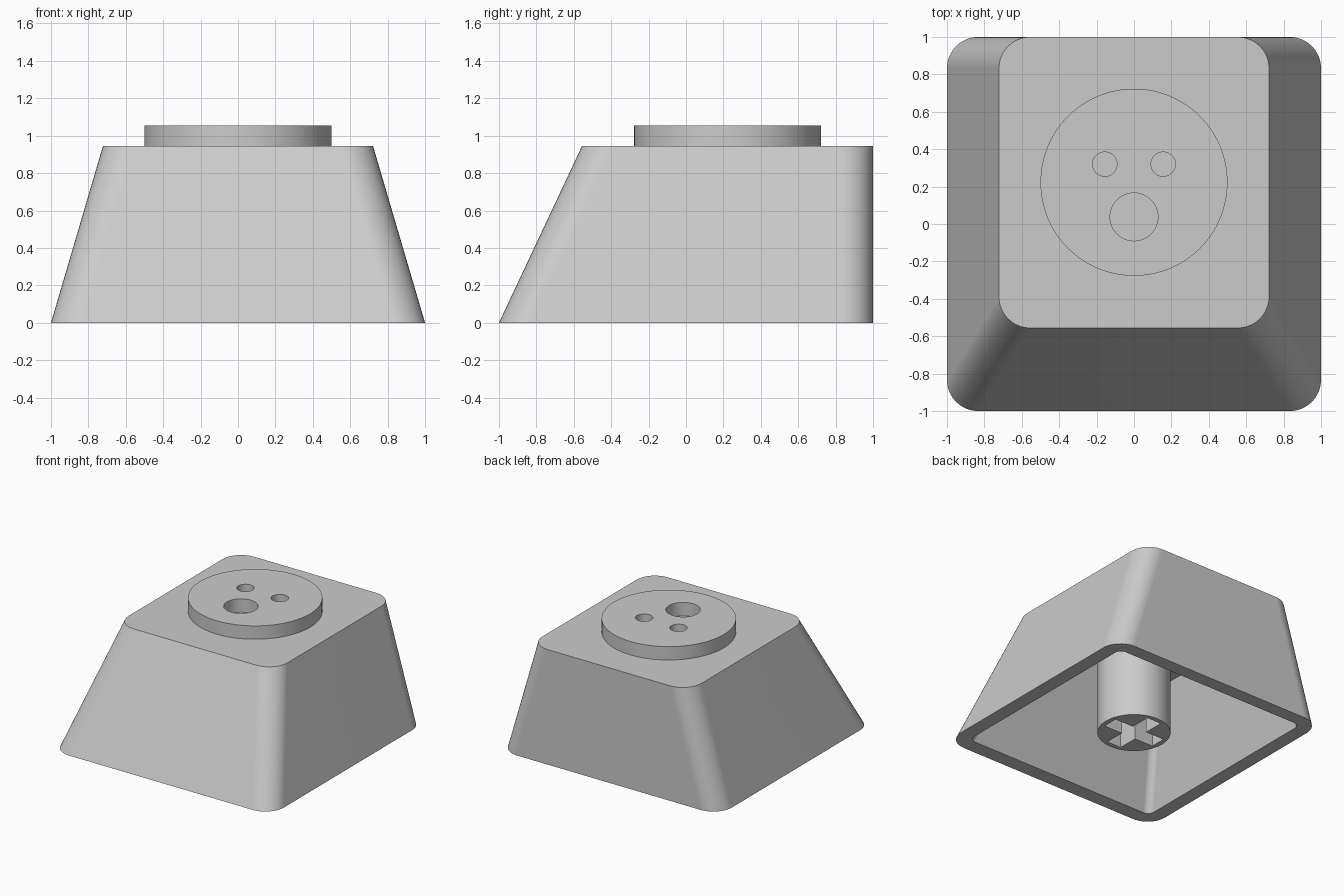
import bpy, bmesh, math
from mathutils import Vector

if "Cube" in bpy.data.objects:
    bpy.data.objects.remove(bpy.data.objects["Cube"], do_unlink=True)

GREY = (0.6, 0.6, 0.6, 1.0)
plastic = bpy.data.materials.new("grey_plastic")
plastic.use_nodes = True
plastic.diffuse_color = GREY
plastic.node_tree.nodes["Principled BSDF"].inputs["Base Color"].default_value = GREY

CAP_TOP = 0.945
CEILING = 0.833
DISC_TOP = 1.055
DISC_Y = 0.223


def rounded_ring(bm, half_x, front, back, radius, z, steps=10):
    """Ring of vertices around a rounded rectangle, counter-clockwise."""
    corners = [(half_x - radius, back - radius), (radius - half_x, back - radius),
               (radius - half_x, front + radius), (half_x - radius, front + radius)]
    ring = []
    for i, (cx, cy) in enumerate(corners):
        for s in range(steps + 1):
            a = math.pi / 2 * (i + s / steps)
            ring.append(bm.verts.new((cx + radius * math.cos(a), cy + radius * math.sin(a), z)))
    return ring


def bridge(bm, a, b):
    for i in range(len(a)):
        j = (i + 1) % len(a)
        bm.faces.new((a[i], a[j], b[j], b[i]))


def finish(obj):
    """Material, smooth sides with sharp rims, and clean flat faces."""
    obj.data.materials.clear()
    obj.data.materials.append(plastic)
    bpy.ops.object.select_all(action='DESELECT')
    obj.select_set(True)
    bpy.context.view_layer.objects.active = obj
    bpy.ops.object.shade_smooth_by_angle(angle=math.radians(30))
    weighted = obj.modifiers.new("flat_face_normals", 'WEIGHTED_NORMAL')
    weighted.keep_sharp = True


def cylinder(name, radius, x, y, bottom, top, sides=96):
    bpy.ops.mesh.primitive_cylinder_add(vertices=sides, radius=radius, depth=top - bottom,
                                        location=(x, y, (bottom + top) / 2))
    obj = bpy.context.object
    obj.name = name
    return obj


def box(name, size, location):
    bpy.ops.mesh.primitive_cube_add(size=1, location=location)
    obj = bpy.context.object
    obj.name = name
    obj.scale = size
    return obj


def cut(target, cutter):
    """Subtract the cutter from the target, then discard it."""
    cutter.hide_render = True
    bpy.context.view_layer.update()
    mod = target.modifiers.new("cut", 'BOOLEAN')
    mod.operation = 'DIFFERENCE'
    mod.solver = 'EXACT'
    mod.object = cutter
    bpy.context.view_layer.objects.active = target
    bpy.ops.object.modifier_apply(modifier=mod.name)
    bpy.data.objects.remove(cutter, do_unlink=True)


def drop_hidden_face(obj, direction):
    """Remove the end face that lies against the cap."""
    bm = bmesh.new()
    bm.from_mesh(obj.data)
    end = max(v.co.z * direction for v in bm.verts)
    hidden = [f for f in bm.faces
              if all(abs(v.co.z * direction - end) < 1e-4 for v in f.verts)]
    bmesh.ops.delete(bm, geom=hidden, context='FACES')
    bm.to_mesh(obj.data)
    bm.free()


# Hollow cap: sloped front and sides, upright back
bm = bmesh.new()
outer_base = rounded_ring(bm, 1.0, -1.0, 1.0, 0.167, 0)
outer_top = rounded_ring(bm, 0.722, -0.556, 1.0, 0.167, CAP_TOP)
inner_base = rounded_ring(bm, 0.884, -0.877, 0.889, 0.056, 0)
inner_top = rounded_ring(bm, 0.639, -0.486, 0.889, 0.056, CEILING)
bridge(bm, outer_base, outer_top)
bm.faces.new(outer_top)
bridge(bm, inner_base, outer_base)
bridge(bm, inner_top, inner_base)
bm.faces.new(list(reversed(inner_top)))
bmesh.ops.recalc_face_normals(bm, faces=bm.faces)
mesh = bpy.data.meshes.new("cap_shell")
bm.to_mesh(mesh)
bm.free()
cap = bpy.data.objects.new("cap_shell", mesh)
bpy.context.collection.objects.link(cap)
finish(cap)

# Raised disc with two small holes and one large hole
disc = cylinder("raised_disc", 0.5, 0, DISC_Y, CAP_TOP, DISC_TOP, 128)
for x, y, radius in ((-0.156, 0.32, 0.065), (0.156, 0.32, 0.065), (0, 0.038, 0.128)):
    cut(disc, cylinder("hole_cutter", radius, x, y, CAP_TOP - 0.1, DISC_TOP + 0.1, 48))
drop_hidden_face(disc, -1)
finish(disc)

# Mounting stem with a cross-shaped socket
stem = cylinder("stem", 0.275, 0, 0, 0, CEILING)
for size in ((0.47, 0.13, 0.84), (0.13, 0.47, 0.84)):
    cut(stem, box("socket_cutter", size, Vector((0, 0, 0))))
drop_hidden_face(stem, 1)
finish(stem)
